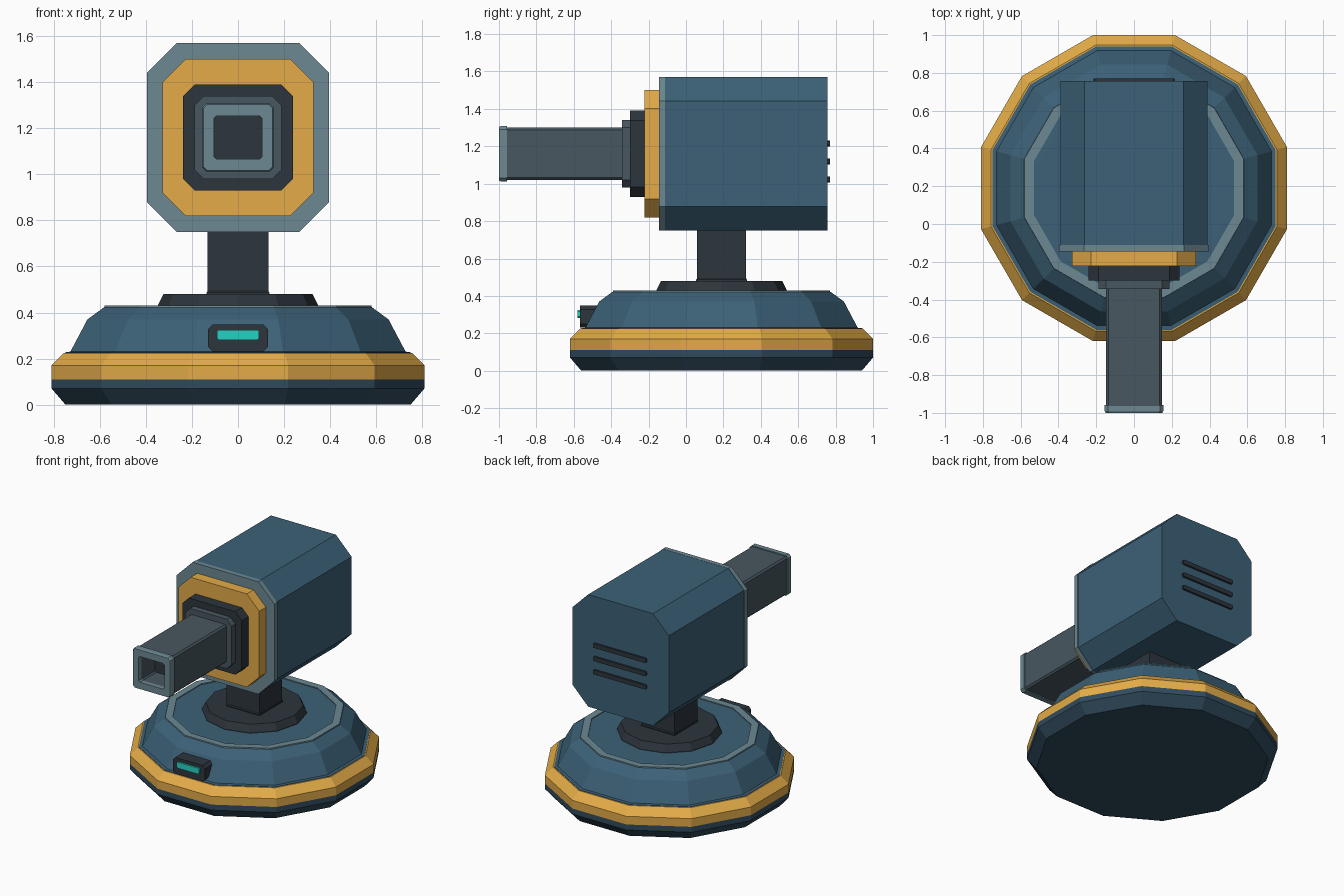
import bpy, bmesh
from math import sin, cos, pi

if "Cube" in bpy.data.objects:
    bpy.data.objects.remove(bpy.data.objects["Cube"])

CY, CZ = 0.19, 1.16   # base axis (y), head axis (z)


def mat(name, r, g, b):
    m = bpy.data.materials.new(name)
    m.diffuse_color = (r, g, b, 1)
    m.use_nodes = True
    m.node_tree.nodes["Principled BSDF"].inputs["Base Color"].default_value = m.diffuse_color
    return m


BLUE = mat("blue", 0.045, 0.12, 0.185)
NAVY = mat("navy", 0.03, 0.07, 0.11)
GOLD = mat("gold", 0.77, 0.41, 0.065)
STEEL = mat("steel", 0.15, 0.25, 0.29)
GUN = mat("gunmetal", 0.065, 0.095, 0.115)
DARK = mat("dark", 0.025, 0.035, 0.045)
CYAN = mat("cyan", 0.02, 0.64, 0.55)


def skin(name, loops, m, ring=False):
    """Bridge matching point loops; cap the ends, or join last to first."""
    bm = bmesh.new()
    vs = [[bm.verts.new(p) for p in loop] for loop in loops]
    n = len(vs[0])
    pairs = list(zip(vs, vs[1:])) + ([(vs[-1], vs[0])] if ring else [])
    for a, b in pairs:
        for i in range(n):
            j = (i + 1) % n
            bm.faces.new((a[i], a[j], b[j], b[i]))
    if not ring:
        bm.faces.new(vs[0])
        bm.faces.new(vs[-1])
    bmesh.ops.recalc_face_normals(bm, faces=bm.faces)
    me = bpy.data.meshes.new(name)
    bm.to_mesh(me)
    bm.free()
    me.materials.append(m)
    ob = bpy.data.objects.new(name, me)
    bpy.context.collection.objects.link(ob)
    return ob


def lathe(name, profile, m, ring=False, flat=True):
    """12-sided turned part; flat=True puts flats on the axes (r = apothem)."""
    off, k = (pi / 12, 1 / cos(pi / 12)) if flat else (0, 1)
    loops = [[(r * k * cos(off + i * pi / 6), CY + r * k * sin(off + i * pi / 6), z)
              for i in range(12)] for r, z in profile]
    return skin(name, loops, m, ring)


def loft(name, sections, m, ring=False, z=CZ):
    """Chamfered-rectangle sections (y, half width, half height, chamfer)."""
    loops = []
    for y, w, h, c in sections:
        pts = [(w, h - c), (w - c, h), (c - w, h), (-w, h - c),
               (-w, c - h), (c - w, -h), (w - c, -h), (w, c - h)]
        loops.append([(px, y, z + pz) for px, pz in pts])
    return skin(name, loops, m, ring)


def prism(name, y0, y1, w, h, c, m, z=CZ):
    return loft(name, [(y0, w, h, c), (y1, w, h, c)], m, z=z)


# Round base
lathe("base_foot", [(0.75, 0), (0.81, 0.07), (0.81, 0.11)], NAVY)
lathe("base_gold_rim", [(0.81, 0.11), (0.81, 0.17), (0.757, 0.225)], GOLD)
lathe("base_dome", [(0.75, 0.2), (0.75, 0.228), (0.728, 0.23), (0.654, 0.37),
                    (0.583, 0.422), (0.5, 0.425)], BLUE)
lathe("base_top_ring", [(0.53, 0.41), (0.583, 0.41), (0.58, 0.43), (0.53, 0.43)],
      STEEL, ring=True)
lathe("neck_collar", [(0.348, 0.42), (0.348, 0.432), (0.324, 0.48)], DARK, flat=False)

# Square neck
bpy.ops.mesh.primitive_cube_add(size=1, location=(0, CY, 0.63))
neck = bpy.context.object
neck.name = "neck_post"
neck.scale = (0.265, 0.262, 0.32)
neck.data.materials.append(DARK)
skin("neck_foot", [[(sx * s, CY + sy * s, z) for sx, sy in ((1, 1), (-1, 1), (-1, -1), (1, -1))]
                   for s, z in ((0.136, 0.475), (0.136, 0.487), (0.13, 0.495))], DARK)

# Head body and stepped front plates
prism("head_body", -0.115, 0.756, 0.39, 0.41, 0.128, BLUE)
prism("head_front_plate", -0.145, -0.112, 0.396, 0.411, 0.13, STEEL)
prism("gold_plate", -0.222, -0.14, 0.327, 0.341, 0.1, GOLD)
prism("dark_plate", -0.3, -0.215, 0.24, 0.23, 0.052, DARK)
prism("barrel_collar", -0.343, -0.295, 0.188, 0.181, 0.04, GUN)

# Hollow square barrel with muzzle rim
loft("barrel", [(-0.33, 0.147, 0.14, 0.012), (-0.965, 0.147, 0.14, 0.012),
                (-0.965, 0.104, 0.094, 0.01), (-0.8, 0.104, 0.094, 0.01)], GUN)
loft("muzzle_rim", [(-0.957, 0.155, 0.148, 0.018), (-0.99, 0.155, 0.148, 0.018),
                    (-1.0, 0.15, 0.143, 0.016), (-1.0, 0.104, 0.094, 0.01),
                    (-0.957, 0.104, 0.094, 0.01)], STEEL, ring=True)
prism("bore_floor", -0.81, -0.795, 0.103, 0.093, 0.01, DARK)

# Status light on the base
prism("light_housing", -0.568, -0.42, 0.13, 0.059, 0.02, DARK, z=0.289)
prism("light_lens", -0.58, -0.56, 0.092, 0.022, 0.008, CYAN, z=0.303)

# Rear vent bars
for i in range(3):
    prism(f"rear_vent_{i + 1}", 0.745, 0.77, 0.215, 0.016, 0.007, DARK, z=1.022 + 0.097 * i)
